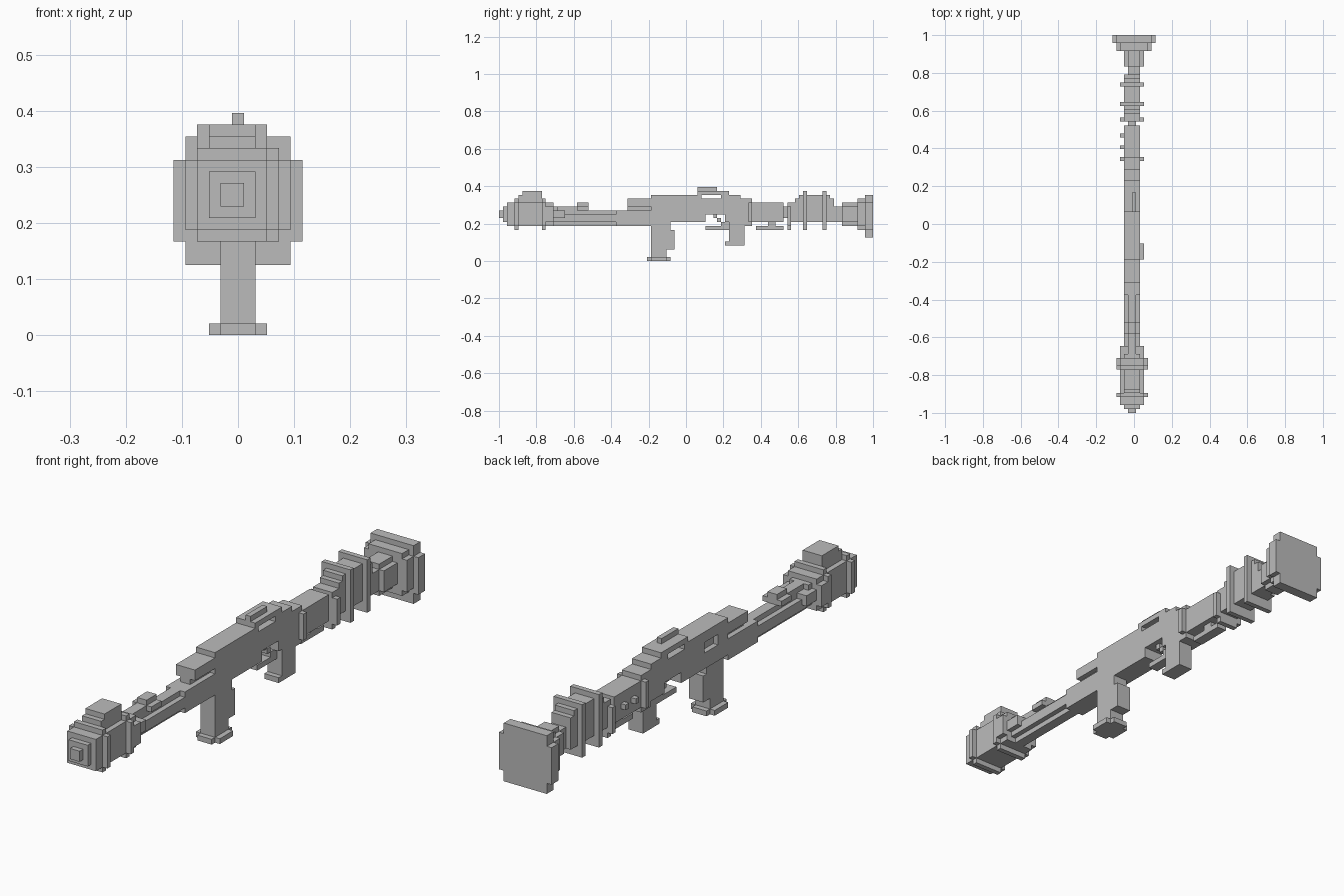
import bpy, bmesh, math
from mathutils import Vector

cube = bpy.data.objects.get("Cube")
if cube:
    bpy.data.objects.remove(cube, do_unlink=True)

CELL = 2 / 96
ORIGIN = Vector((-5.5, -48, 0))

grey = bpy.data.materials.new("plain_grey")
grey.use_nodes = True
grey.diffuse_color = (0.5, 0.5, 0.5, 1)
grey.node_tree.nodes["Principled BSDF"].inputs["Base Color"].default_value = grey.diffuse_color


def cells(x0, x1, y0, y1, z0, z1):
    return {(x, y, z) for x in range(x0, x1) for y in range(y0, y1) for z in range(z0, z1)}


def ring(x0, x1, y0, y1, z0, z1, cut=1):
    """Box along y with its four long corners notched."""
    return cells(x0 + cut, x1 - cut, y0, y1, z0, z1) | cells(x0, x1, y0, y1, z0 + cut, z1 - cut)


def part(name, solid):
    """Skin a set of grid cells with outer faces only, then merge flat areas."""
    bm = bmesh.new()
    verts = {}

    def vert(p):
        if p not in verts:
            verts[p] = bm.verts.new((Vector(p) + ORIGIN) * CELL)
        return verts[p]

    for c in solid:
        for axis in range(3):
            u, v = (axis + 1) % 3, (axis + 2) % 3
            for side in (0, 1):
                n = list(c)
                n[axis] += 1 if side else -1
                if tuple(n) in solid:
                    continue
                quad = []
                for du, dv in ((0, 0), (1, 0), (1, 1), (0, 1)):
                    p = list(c)
                    p[axis] += side
                    p[u] += du
                    p[v] += dv
                    quad.append(vert(tuple(p)))
                bm.faces.new(quad if side else quad[::-1])
    bmesh.ops.dissolve_limit(bm, angle_limit=math.radians(1), verts=bm.verts, edges=bm.edges)
    mesh = bpy.data.meshes.new(name)
    bm.to_mesh(mesh)
    bm.free()
    mesh.materials.append(grey)
    obj = bpy.data.objects.new(name, mesh)
    bpy.context.collection.objects.link(obj)


# Stepped nose and warhead
part("nose_tip", cells(4, 6, 0, 1, 11, 13) | cells(3, 7, 1, 2, 10, 14) | cells(2, 8, 2, 4, 9, 15))
part("warhead", ring(1, 9, 4, 5, 8, 16) | cells(2, 8, 5, 11, 9, 15) | ring(1, 9, 11, 12, 8, 16))
part("warhead_top", cells(3, 7, 5, 11, 15, 17) | cells(3, 7, 6, 11, 17, 18))
part("warhead_collar", ring(1, 9, 12, 14, 9, 15) | cells(2, 8, 14, 17, 11, 13) | cells(3, 7, 14, 15, 10, 14))

# Slim barrel with recessed edges and front sight
part("barrel", cells(3, 7, 14, 30, 10, 12) | cells(4, 6, 14, 30, 9, 13) | cells(3, 7, 30, 39, 9, 13))
part("barrel_rail", cells(4, 6, 14, 20, 13, 14))
part("front_sight", cells(3, 7, 20, 23, 13, 14) | cells(4, 6, 20, 23, 14, 15))
part("receiver_lip", cells(4, 6, 33, 39, 13, 14) | cells(3, 7, 33, 39, 14, 16))

# Receiver with trigger opening, sight slot and side port
receiver = cells(3, 7, 39, 62, 10, 17) | cells(3, 7, 62, 64, 9, 16)
receiver -= cells(3, 7, 53, 58, 10, 12)
receiver -= cells(3, 7, 52, 57, 16, 17)
receiver -= cells(3, 4, 42, 46, 13, 15)
part("receiver", receiver)
part("top_cover", cells(3, 7, 51, 59, 17, 18))
part("rear_sight", cells(5, 6, 51, 56, 18, 19))
part("trigger", cells(4, 6, 55, 56, 11, 12) | cells(4, 6, 56, 57, 10, 11))
part("trigger_guard", cells(4, 6, 53, 58, 8, 9) | cells(4, 6, 57, 59, 8, 10))

# Grips
part("rear_grip", cells(4, 7, 39, 43, 1, 10) | cells(4, 7, 43, 45, 3, 8) | cells(4, 7, 43, 44, 8, 10))
part("grip_base", cells(3, 8, 39, 43, 0, 1) | cells(4, 7, 38, 44, 0, 1))
part("front_grip", cells(4, 7, 59, 63, 4, 10) | cells(4, 7, 58, 59, 4, 5))

# Rear tube, knobs and lower lever
part("receiver_ring", ring(2, 8, 64, 65, 9, 16))
part("rear_tube", cells(3, 7, 65, 73, 10, 15))
for i, y in enumerate((67, 70)):
    part(f"side_knob_{i + 1}", cells(2, 3, y, y + 1, 12, 13))
part("lower_lever", cells(4, 6, 66, 73, 8, 9) | cells(4, 6, 69, 71, 9, 10))

# Finned drum and flared tail
part("drum_neck", cells(4, 6, 73, 76, 11, 14) | cells(3, 7, 75, 77, 10, 15))
part("drum", cells(3, 7, 76, 86, 10, 16) | cells(3, 7, 77, 85, 16, 17))
part("fin_1", ring(2, 8, 74, 75, 8, 15))
for i, y in enumerate((78, 83)):
    part(f"fin_{i + 2}", cells(2, 8, y, y + 1, 8, 18))
part("tail_neck", cells(4, 7, 85, 88, 10, 14) | ring(3, 8, 88, 92, 9, 15))
part("tail_flange", ring(1, 10, 92, 94, 8, 16))
part("tail_plate", ring(0, 11, 94, 96, 8, 15, 0) | cells(1, 10, 94, 96, 6, 17))
